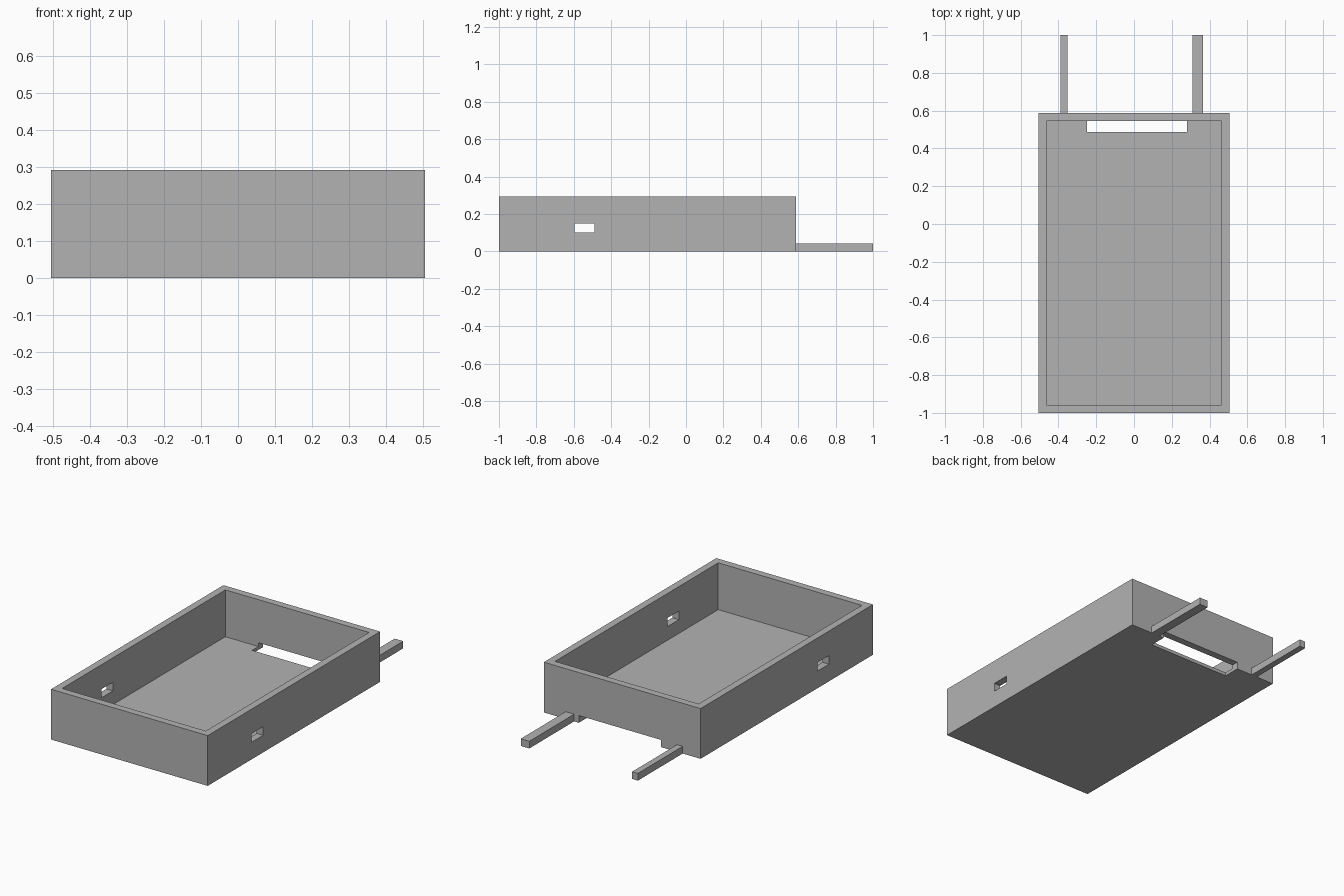
import bpy

default = bpy.data.objects.get("Cube")
if default:
    bpy.data.objects.remove(default, do_unlink=True)

grey = bpy.data.materials.new("plain_grey")
grey.use_nodes = True
COLOUR = (0.45, 0.45, 0.45, 1)
grey.diffuse_color = COLOUR
grey.node_tree.nodes["Principled BSDF"].inputs["Base Color"].default_value = COLOUR


def box(name, x, y, z):
    """Axis-aligned block from (low, high) pairs."""
    bpy.ops.mesh.primitive_cube_add(size=1, location=[(a + b) / 2 for a, b in (x, y, z)])
    ob = bpy.context.object
    ob.name = name
    ob.scale = [b - a for a, b in (x, y, z)]
    bpy.ops.object.transform_apply(location=True, rotation=True, scale=True)
    ob.data.materials.append(grey)
    return ob


def cut(target, cutter):
    """Subtract the cutter, then remove it."""
    cutter.hide_render = True
    mod = target.modifiers.new("cut", "BOOLEAN")
    mod.operation = "DIFFERENCE"
    mod.solver = "EXACT"
    mod.object = cutter
    bpy.context.view_layer.objects.active = target
    bpy.ops.object.modifier_apply(modifier=mod.name)
    bpy.data.objects.remove(cutter, do_unlink=True)


HALF, BACK, TOP = 0.505, 0.587, 0.293
FLOOR, WALL, BAR = 0.02, 0.042, 0.042

# Open tray
tray = box("tray", (-HALF, HALF), (-1, BACK), (0, TOP))
cut(tray, box("cavity_cutter", (WALL - HALF, HALF - WALL), (WALL - 1, BACK - WALL), (FLOOR, 1)))

# Side slots straight through both walls
cut(tray, box("slot_cutter", (-1, 1), (-0.595, -0.49), (0.10, 0.15)))

# Notch through the rear floor and the foot of the back wall
cut(tray, box("notch_cutter", (-0.25, 0.28), (0.487, 1), (-0.1, BAR)))

# Rear bars
box("left_bar", (0.31, 0.365), (BACK, 1), (0, BAR))
box("right_bar", (-0.39, -0.353), (BACK, 1), (0, BAR))
